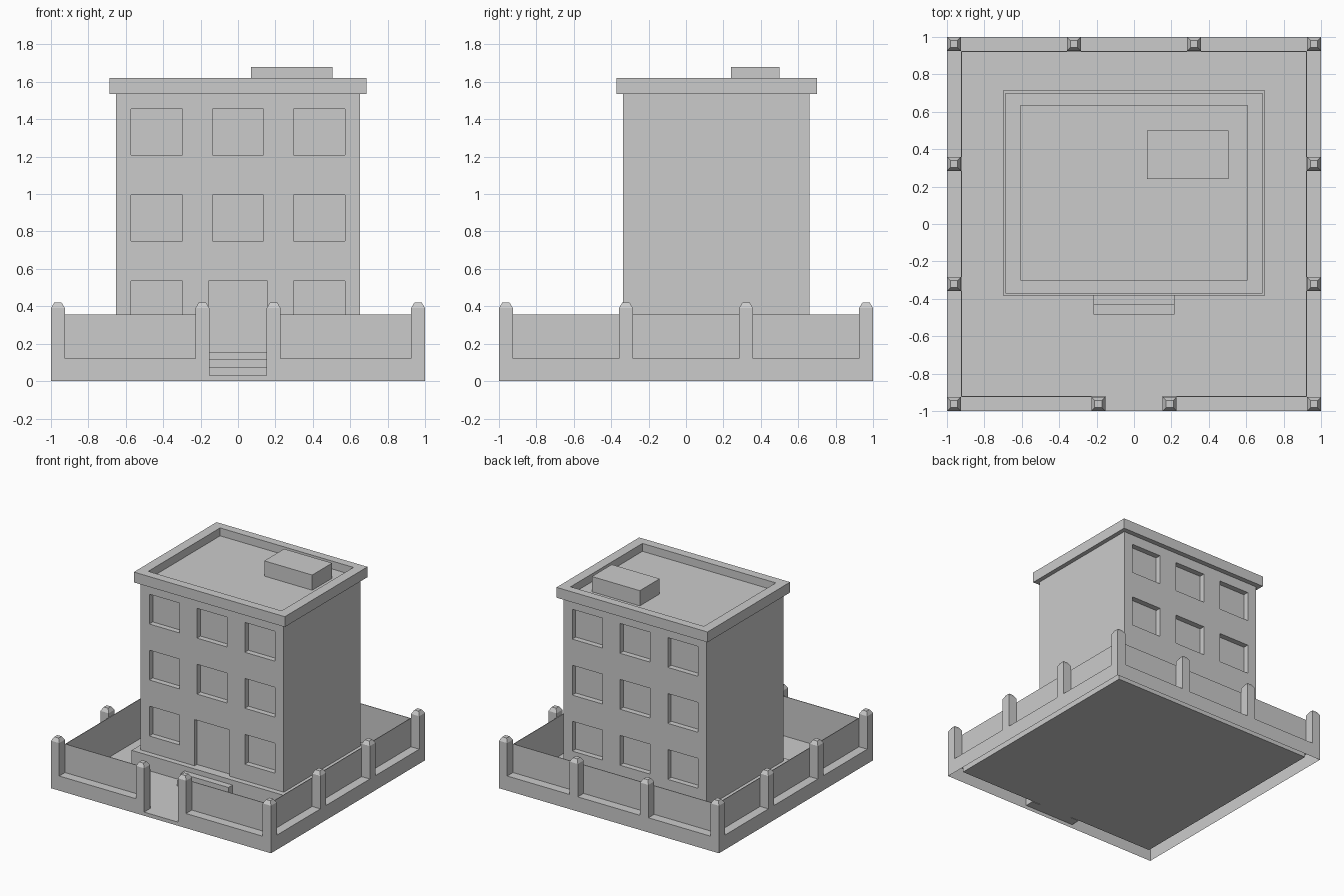
import bpy, bmesh

if "Cube" in bpy.data.objects:
    bpy.data.objects.remove(bpy.data.objects["Cube"])

def finish(name, bm, recalc=True):
    if recalc:
        bmesh.ops.recalc_face_normals(bm, faces=bm.faces)
    me = bpy.data.meshes.new(name)
    bm.to_mesh(me)
    bm.free()
    ob = bpy.data.objects.new(name, me)
    bpy.context.collection.objects.link(ob)
    return ob

def add_box(bm, x0, x1, y0, y1, z0, z1):
    """Add a box to bm and return its vertices."""
    vs = bmesh.ops.create_cube(bm, size=1)["verts"]
    for v in vs:
        v.co.x = x1 if v.co.x > 0 else x0
        v.co.y = y1 if v.co.y > 0 else y0
        v.co.z = z1 if v.co.z > 0 else z0
    return vs

def box(name, *dims):
    bm = bmesh.new()
    add_box(bm, *dims)
    return finish(name, bm)

GATE, POST, FLOOR = 0.153, 0.075, 0.03

# Yard floor with the gate sill reaching the outer edge
bm = bmesh.new()
r = 0.92
outline = [(-r, -r), (-GATE, -r), (-GATE, -1), (GATE, -1), (GATE, -r), (r, -r), (r, r), (-r, r)]
bm.faces.new([bm.verts.new((x, y, FLOOR)) for x, y in outline])
bm.faces.new([bm.verts.new(p) for p in
              [(-GATE, -1, 0), (GATE, -1, 0), (GATE, -1, FLOOR), (-GATE, -1, FLOOR)]])
finish("yard_floor", bm, False)

# Yard wall: stepped profile (inset, height) swept round the plot, open at the gate
profile = [(0, 0), (0, 0.12), (0.075, 0.12), (0.075, 0.355), (0.08, 0.355), (0.08, FLOOR)]
bm = bmesh.new()
rails = []
for i, z in profile:
    s = 1 - i
    path = [(GATE, -s), (s, -s), (s, s), (-s, s), (-s, -s), (-GATE, -s)]
    rails.append([bm.verts.new((x, y, z)) for x, y in path])
for a, b in zip(rails, rails[1:]):
    for k in range(5):
        bm.faces.new((a[k], a[k + 1], b[k + 1], b[k]))
finish("yard_wall", bm, False)

# Wall posts with bevelled caps
def post(bm, cx, cy, z0):
    h = POST / 2
    add_box(bm, cx - h, cx + h, cy - h, cy + h, z0, 0.39)
    cap = add_box(bm, cx - h, cx + h, cy - h, cy + h, 0.39, 0.42)
    for v in cap:
        if v.co.z > 0.41:
            v.co.x = cx + (v.co.x - cx) * 0.52
            v.co.y = cy + (v.co.y - cy) * 0.52
    bmesh.ops.delete(bm, geom=[f for f in bm.faces
                     if all(abs(v.co.z - 0.39) < 1e-5 for v in f.verts)], context='FACES_ONLY')
    bmesh.ops.remove_doubles(bm, verts=bm.verts, dist=1e-5)

bm = bmesh.new()
e = 1 - POST / 2
for s in (-1, 1):
    post(bm, s * (GATE + POST / 2), -e, FLOOR)
    post(bm, s * 0.321, e, 0.12)
    for y in (-e, -0.321, 0.321, e):
        post(bm, s * e, y, 0.12)
finish("wall_posts", bm)

# Plinth and entrance steps
box("plinth", -0.70, 0.70, -0.381, 0.713, FLOOR, 0.155)
box("upper_step", -0.217, 0.217, -0.434, -0.381, FLOOR, 0.115)
box("lower_step", -0.217, 0.217, -0.483, -0.434, FLOOR, 0.075)

# Building body with window and door recesses front and back
Y0, Y1, DEPTH = -0.336, 0.661, 0.045
body = box("building_body", -0.651, 0.651, Y0, Y1, 0.15, 1.54)
bm = bmesh.new()
for col in (-1, 0, 1):
    for row in range(3):
        cx, z0 = col * 0.434, 0.29 + row * 0.46
        add_box(bm, cx - 0.137, cx + 0.137, Y1 - DEPTH, Y1 + 0.1, z0, z0 + 0.245)
        if (col, row) != (0, 0):
            add_box(bm, cx - 0.137, cx + 0.137, Y0 - 0.1, Y0 + DEPTH, z0, z0 + 0.245)
add_box(bm, -0.158, 0.158, Y0 - 0.1, Y0 + 0.03, 0.155, 0.535)
cutter = finish("recess_cutter", bm)
cutter.hide_render = True
mod = body.modifiers.new("recesses", 'BOOLEAN')
mod.object = cutter
mod.operation = 'DIFFERENCE'
mod.solver = 'EXACT'
bpy.context.view_layer.objects.active = body
bpy.ops.object.modifier_apply(modifier=mod.name)
bpy.data.objects.remove(cutter)

# Roof slab with a sunken deck inside the parapet
bm = bmesh.new()
add_box(bm, -0.686, 0.686, -0.372, 0.701, 1.535, 1.62)
top = [f for f in bm.faces if f.calc_center_median().z > 1.61]
bmesh.ops.inset_region(bm, faces=top, thickness=0.075)
for v in top[0].verts:
    v.co.x = 0.606 if v.co.x > 0 else -0.606
    v.co.y = 0.633 if v.co.y > 0.1 else -0.30
deck = bmesh.ops.extrude_face_region(bm, geom=top)["geom"]
for v in deck:
    if isinstance(v, bmesh.types.BMVert):
        v.co.z = 1.555
bmesh.ops.delete(bm, geom=[f for f in top if f.is_valid], context='FACES_ONLY')
finish("roof", bm)

# Rooftop housing
box("roof_housing", 0.07, 0.506, 0.241, 0.499, 1.555, 1.68)
